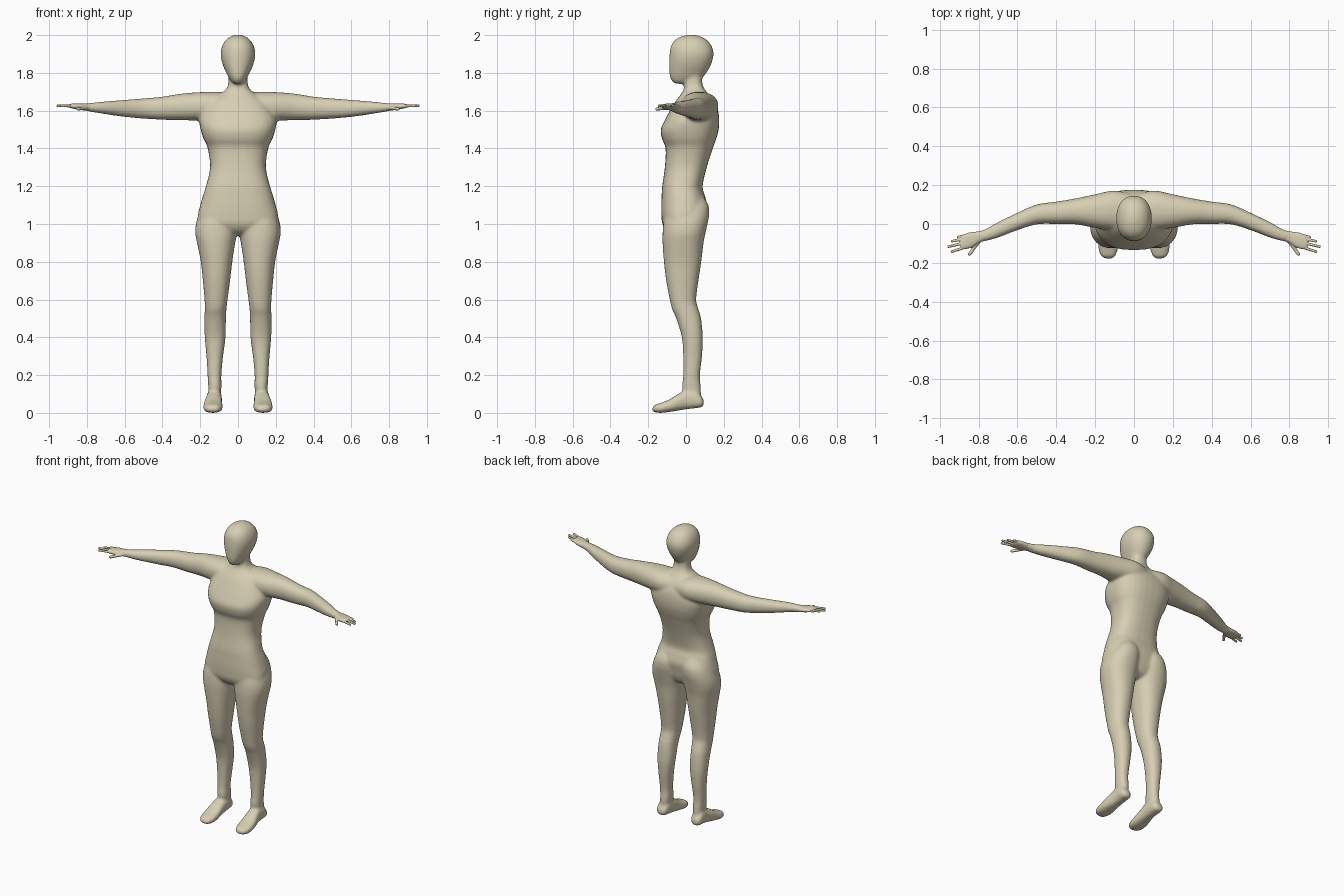
import bpy, bmesh, math
from mathutils import Vector

skin = bpy.data.materials.new("warm beige")
skin.diffuse_color = (0.68, 0.62, 0.45, 1)


def spline(rows, steps=4):
    """Catmull-Rom interpolation between the key cross-sections."""
    out = []
    for i in range(len(rows) - 1):
        p0, p1, p2, p3 = (rows[max(0, min(len(rows) - 1, i + k))] for k in (-1, 0, 1, 2))
        for s in range(steps):
            t = s / steps
            out.append([0.5 * (2 * b + (c - a) * t + (2 * a - 5 * b + 4 * c - d) * t * t
                        + (3 * b - a - 3 * c + d) * t ** 3) for a, b, c, d in zip(p0, p1, p2, p3)])
    return out + [list(rows[-1])]


def loft(bm, axis, rows, side=1, power=2.2, n=32):
    """Rows: position along axis, then low/high limits of the other two axes."""
    rings = []
    for t, a0, a1, b0, b1 in spline(rows):
        ring = []
        for k in range(n):
            c, s = math.cos(math.tau * k / n), math.sin(math.tau * k / n)
            a = (a0 + a1) / 2 + (a1 - a0) / 2 * math.copysign(abs(c) ** (2 / power), c)
            b = (b0 + b1) / 2 + (b1 - b0) / 2 * math.copysign(abs(s) ** (2 / power), s)
            x, y, z = {"x": (t, a, b), "y": (a, t, b), "z": (a, b, t)}[axis]
            ring.append(bm.verts.new((x * side, y, z)))
        rings.append(ring)
    for r, q in zip(rings, rings[1:]):
        for k in range(n):
            bm.faces.new((r[k], r[(k + 1) % n], q[(k + 1) % n], q[k]))
    bm.faces.new(rings[0])
    bm.faces.new(rings[-1])


def finger(bm, p, q, r, side):
    """Tapered round-ended rod from p to q."""
    p, q = Vector(p), Vector(q)
    p.x *= side
    q.x *= side
    rot = (q - p).to_track_quat("Z", "Y").to_matrix().to_4x4()
    length = (q - p).length
    new = bmesh.ops.create_uvsphere(bm, u_segments=12, v_segments=8, radius=1)["verts"]
    for v in new:
        taper = 1.0 if v.co.z < 0 else 0.8
        z = v.co.z * r + (length - r if v.co.z > 0.01 else 0)
        v.co = p + (rot @ Vector((v.co.x * r * taper, v.co.y * r * taper, z)))


def finish(bm, name, voxel, smooth):
    """Fuse the overlapping parts into one smooth skin."""
    bmesh.ops.recalc_face_normals(bm, faces=bm.faces)
    me = bpy.data.meshes.new(name)
    bm.to_mesh(me)
    bm.free()
    ob = bpy.data.objects.new(name, me)
    bpy.context.collection.objects.link(ob)
    me.materials.append(skin)
    m = ob.modifiers.new("fuse", "REMESH")
    m.mode = "VOXEL"
    m.voxel_size = voxel
    m.use_smooth_shade = True
    m = ob.modifiers.new("soften", "SMOOTH")
    m.factor = 0.5
    m.iterations = smooth
    return ob


def sym(rows):
    return [(z, -w, w, f, b) for z, w, f, b in rows]


body = bmesh.new()

# head: height, half width, front, back
loft(body, "z", sym([
    (1.742, .012, -.05, -.01), (1.75, .030, -.068, .03), (1.77, .046, -.082, .08),
    (1.80, .062, -.088, .108), (1.85, .083, -.089, .135), (1.90, .092, -.087, .146),
    (1.94, .085, -.080, .137), (1.97, .068, -.062, .115), (1.99, .044, -.032, .085),
    (2.002, .014, .01, .045)]))

# neck and torso
loft(body, "z", sym([
    (.94, .07, -.06, .04), (.96, .15, -.10, .075), (1.0, .21, -.125, .095),
    (1.05, .212, -.130, .105), (1.1, .200, -.131, .112), (1.15, .186, -.129, .10),
    (1.2, .170, -.126, .088), (1.3, .148, -.112, .110), (1.4, .160, -.108, .142),
    (1.45, .182, -.127, .160), (1.5, .198, -.134, .173), (1.55, .205, -.112, .176),
    (1.6, .185, -.085, .170), (1.65, .15, -.055, .148), (1.69, .092, -.025, .118),
    (1.715, .062, -.012, .098), (1.75, .051, -.008, .086), (1.82, .05, .0, .085)]), power=2.5)

for side in (1, -1):
    # leg: height, inner, outer, front, back
    loft(body, "z", [
        (.06, .10, .155, .0, .08), (.13, .088, .157, -.02, .079), (.2, .088, .161, -.015, .074),
        (.3, .079, .167, -.015, .085), (.4, .066, .176, -.022, .089), (.5, .064, .177, -.052, .080),
        (.55, .061, .176, -.074, .066), (.6, .055, .177, -.086, .054), (.7, .042, .186, -.105, .066),
        (.8, .030, .197, -.117, .081), (.9, .015, .217, -.124, .093), (.95, .006, .226, -.124, .103),
        (1.0, .004, .223, -.120, .114), (1.05, .005, .208, -.11, .123), (1.1, .012, .185, -.09, .119),
        (1.15, .03, .15, -.07, .09)], side)

    # foot: depth, inner, outer, sole, top
    loft(body, "y", [
        (-.178, .112, .148, .010, .026), (-.165, .096, .170, .003, .042),
        (-.13, .083, .183, .000, .054), (-.09, .081, .183, .005, .070),
        (-.05, .084, .177, .011, .095), (0, .085, .167, .019, .12), (.05, .087, .166, .025, .12),
        (.08, .094, .162, .029, .09), (.094, .108, .146, .038, .07)], side, 2.5)

    # arm: distance out, front, back, bottom, top
    loft(body, "x", [
        (.0, -.02, .15, 1.56, 1.685), (.1, -.03, .172, 1.55, 1.699), (.2, -.02, .153, 1.547, 1.698),
        (.3, -.002, .132, 1.550, 1.690), (.4, .000, .115, 1.552, 1.674), (.5, -.002, .101, 1.558, 1.665),
        (.6, -.032, .058, 1.567, 1.657), (.7, -.070, .010, 1.581, 1.649),
        (.76, -.087, -.024, 1.591, 1.643), (.80, -.094, -.038, 1.597, 1.639)], side)

    # hand: palm, four fingers and thumb
    hand = bmesh.new()
    loft(hand, "x", [
        (.77, -.086, -.030, 1.594, 1.639), (.80, -.098, -.038, 1.599, 1.638),
        (.83, -.118, -.041, 1.603, 1.638), (.86, -.128, -.047, 1.608, 1.638),
        (.88, -.130, -.060, 1.612, 1.637), (.893, -.122, -.078, 1.616, 1.634)], side, 2.5, 24)
    for base, tip in (((.85, -.055), (.912, -.069)), ((.87, -.076), (.944, -.090)),
                      ((.87, -.097), (.962, -.118)), ((.87, -.120), (.945, -.145))):
        finger(hand, (*base, 1.624), (*tip, 1.626), .0095, side)
    finger(hand, (.80, -.092, 1.614), (.852, -.162, 1.609), .012, side)
    finish(hand, "right_hand" if side < 0 else "left_hand", .0035, 2)

finish(body, "body", .008, 8)
